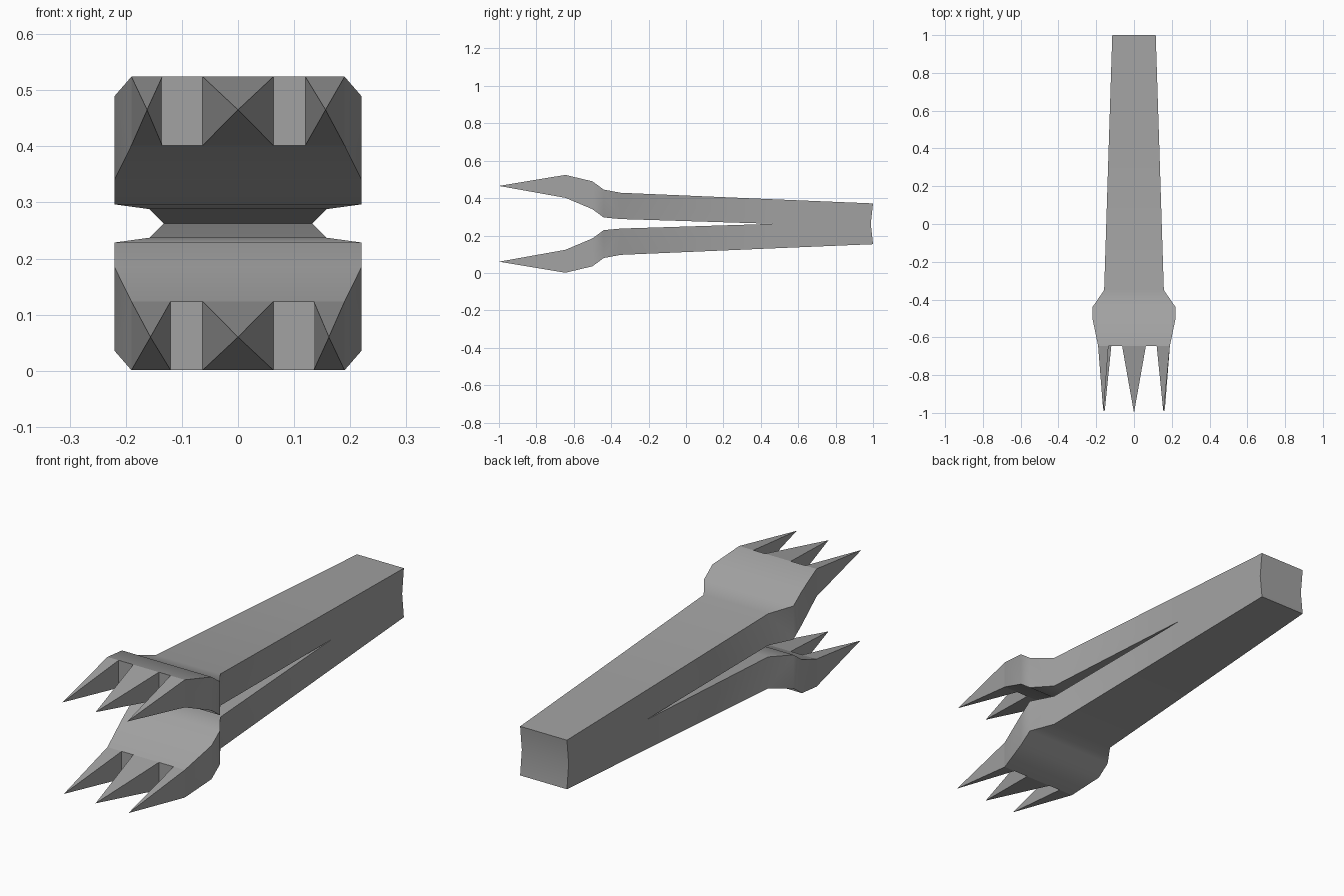
import bpy, bmesh, math
from mathutils import Vector

cube = bpy.data.objects.get("Cube")
if cube:
    bpy.data.objects.remove(cube, do_unlink=True)

MID = 0.2625  # height of the plane between the two arms

metal = bpy.data.materials.new("grey metal")
metal.use_nodes = True
colour = (0.36, 0.36, 0.36, 1)
metal.diffuse_color = colour
metal.node_tree.nodes["Principled BSDF"].inputs["Base Color"].default_value = colour


def finish(name, bm, smooth):
    bmesh.ops.recalc_face_normals(bm, faces=bm.faces)
    mesh = bpy.data.meshes.new(name)
    bm.to_mesh(mesh)
    bm.free()
    obj = bpy.data.objects.new(name, mesh)
    bpy.context.collection.objects.link(obj)
    mesh.materials.append(metal)
    if smooth:
        bpy.ops.object.select_all(action='DESELECT')
        obj.select_set(True)
        bpy.context.view_layer.objects.active = obj
        bpy.ops.object.shade_smooth_by_angle(angle=math.radians(38))
    return obj


# Arm sections from handle end to claw: y, half width, inner height, outer height
SECTIONS = [
    (1.0, 0.115, 0, 0.109),
    (0.47, 0.132, 0, 0.131),
    (-0.35, 0.158, 0.0255, 0.166),
    (-0.44, 0.22, 0.034, 0.183),
    (-0.50, 0.22, 0.078, 0.227),
    (-0.645, 0.19, 0.139, 0.2615),
]

# Both arms in one body, joined along the solid handle
bm = bmesh.new()
for side in (1, -1):
    rings = []
    for i, (y, w, low, high) in enumerate(SECTIONS):
        inner_y = y - 0.012 if i == 0 else y  # shallow crease in the handle end
        rings.append([bm.verts.new((x, yy, MID + side * h)) for x, yy, h in
                      ((-w, inner_y, low), (w, inner_y, low), (w, y, high), (-w, y, high))])
    for i, (a, b) in enumerate(zip(rings, rings[1:])):
        for k in range(4):
            if i == 0 and k == 0:
                continue  # no wall inside the solid handle
            n = (k + 1) % 4
            bm.faces.new((a[k], a[n], b[n], b[k]))
    bm.faces.new(rings[0])
    bm.faces.new(rings[-1])
bmesh.ops.remove_doubles(bm, verts=bm.verts, dist=0.0005)
finish("tong_arms", bm, True)

# Pyramid tines: left edge, right edge, tip x (lower set is turned half round)
TINES = {"right": (-0.19, -0.135, -0.162), "middle": (-0.063, 0.063, 0),
         "left": (0.12, 0.19, 0.156)}
for side, level in ((1, "upper"), (-1, "lower")):
    for place, (x0, x1, tip_x) in TINES.items():
        bm = bmesh.new()
        base = [bm.verts.new((side * x, -0.645, MID + side * h)) for x, h in
                ((x0, 0.139), (x1, 0.139), (x1, 0.2615), (x0, 0.2615))]
        tip = bm.verts.new((side * tip_x, -1, MID + side * 0.2025))
        bm.faces.new(base)
        for k in range(4):
            bm.faces.new((base[k], base[(k + 1) % 4], tip))
        real = place if side == 1 or place == "middle" else {"left": "right", "right": "left"}[place]
        finish(f"{level}_{real}_tine", bm, False)
